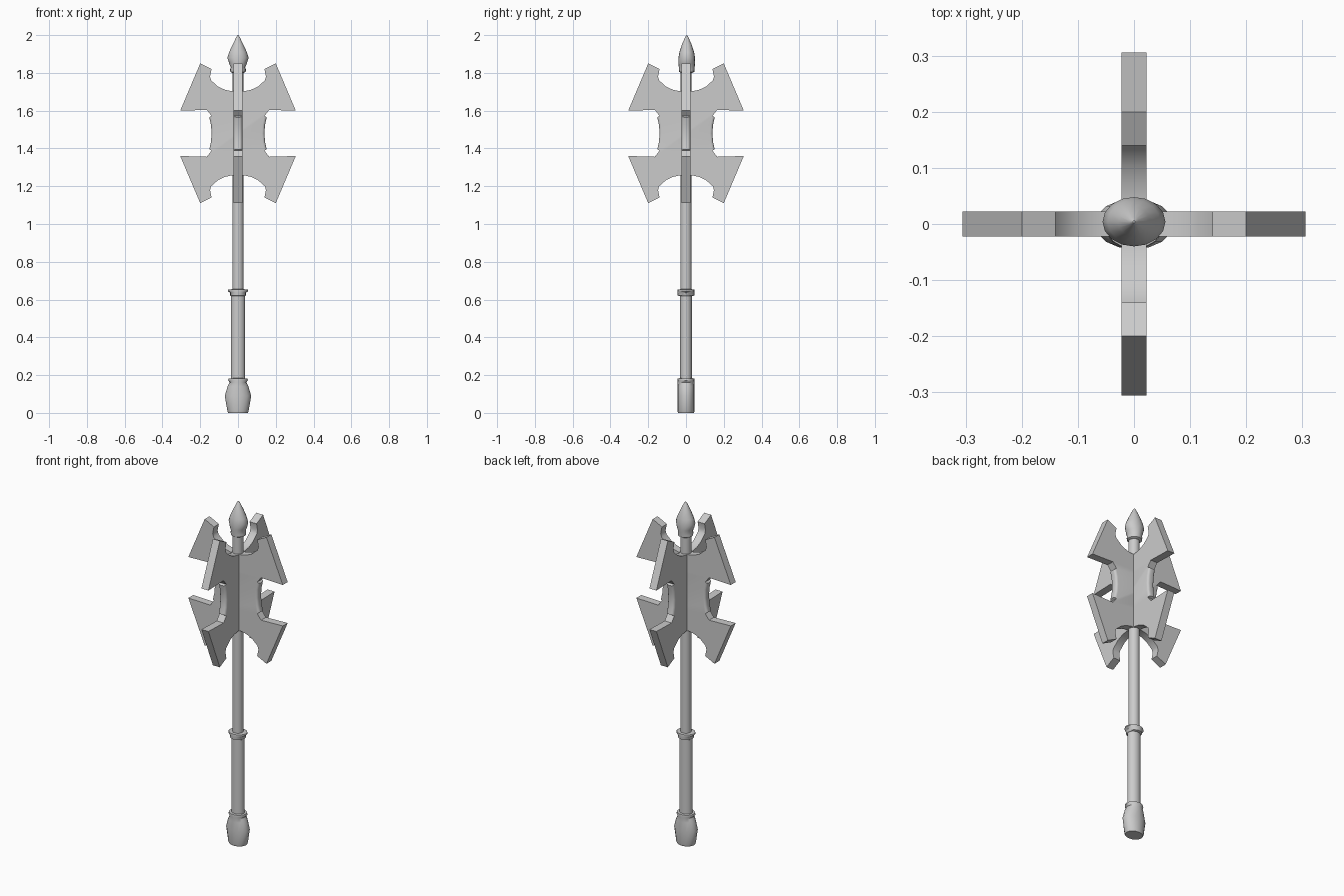
import bpy, bmesh, math

cube = bpy.data.objects.get("Cube")
if cube:
    bpy.data.objects.remove(cube, do_unlink=True)

GREY = (0.6, 0.6, 0.6, 1)
metal = bpy.data.materials.new("grey_metal")
metal.use_nodes = True
metal.diffuse_color = GREY
metal.node_tree.nodes["Principled BSDF"].inputs["Base Color"].default_value = GREY


def finish(name, bm, angle):
    bmesh.ops.recalc_face_normals(bm, faces=bm.faces[:])
    mesh = bpy.data.meshes.new(name)
    bm.to_mesh(mesh)
    bm.free()
    mesh.materials.append(metal)
    ob = bpy.data.objects.new(name, mesh)
    bpy.context.collection.objects.link(ob)
    bpy.ops.object.select_all(action='DESELECT')
    ob.select_set(True)
    bpy.context.view_layer.objects.active = ob
    bpy.ops.object.shade_smooth_by_angle(angle=math.radians(angle))
    return ob


def turned(name, rows, offset_y=0.0, sides=16):
    """Stack of elliptical rings given as (z, x radius, y radius)."""
    bm = bmesh.new()
    rings = []
    for z, rx, ry in rows:
        turns = [2 * math.pi * i / sides for i in range(sides)]
        rings.append([bm.verts.new((rx * math.cos(a), offset_y + ry * math.sin(a), z))
                      for a in turns])
    for low, high in zip(rings, rings[1:]):
        for i in range(sides):
            j = (i + 1) % sides
            bm.faces.new((low[i], low[j], high[j], high[i]))
    bm.faces.new(rings[0][::-1])
    bm.faces.new(rings[-1])
    return finish(name, bm, 50)


# Handle parts, bottom to top
turned("pommel", [(0, .052, .042), (.01, .056, .045), (.09, .07, .045), (.14, .055, .045),
                  (.162, .044, .044), (.172, .053, .045), (.182, .05, .044), (.184, .03, .03)])
turned("grip", [(.17, .038, .032), (.63, .038, .032)])
turned("grip_collar", [(.618, .038, .034), (.622, .042, .044), (.636, .042, .045),
                       (.645, .054, .045), (.653, .052, .044), (.655, .028, .028)])
turned("shaft", [(.64, .03, .03), (1.82, .03, .03)])
turned("spear_tip", [(1.8, .03, .03), (1.806, .041, .04), (1.818, .042, .041),
                     (1.83, .038, .042), (1.85, .047, .044), (1.88, .056, .044),
                     (1.91, .047, .039), (1.95, .028, .026), (1.99, .009, .008),
                     (2.0, .002, .002)], offset_y=0.004)

# Upper right quarter of the blade outline, mirrored in both directions
MID = 1.48
QUARTER = [(0, 1.703), (.035, 1.703), (.07, 1.711), (.105, 1.727), (.142, 1.76),
           (.148, 1.78), (.14, 1.82), (.2, 1.85), (.306, 1.6), (.165, 1.604),
           (.14, 1.572), (.152, 1.565), (.143, 1.525), (.14, MID)]
right_half = QUARTER + [(x, 2 * MID - z) for x, z in QUARTER[-2::-1]]
outline = right_half + [(-x, z) for x, z in right_half[-2:0:-1]]


def blade_pair(name, turn):
    half = 0.0225
    bm = bmesh.new()
    face = bm.faces.new([bm.verts.new((x, -half, z)) for x, z in outline])
    moved = bmesh.ops.extrude_face_region(bm, geom=[face])["geom"]
    bmesh.ops.translate(bm, vec=(0, 2 * half, 0),
                        verts=[v for v in moved if isinstance(v, bmesh.types.BMVert)])
    # Round the waist between the upper and lower points
    waist = [e for e in bm.edges
             if all(abs(v.co.z - MID) < .087 and abs(v.co.x) > .13 for v in e.verts)
             and abs(e.verts[0].co.y - e.verts[1].co.y) < .001]
    bmesh.ops.bevel(bm, geom=waist, offset=.018, segments=3, profile=.5,
                    affect='EDGES', clamp_overlap=True)
    ob = finish(name, bm, 32)
    ob.rotation_euler.z = turn


blade_pair("side_blades", 0)
blade_pair("front_back_blades", math.pi / 2)
